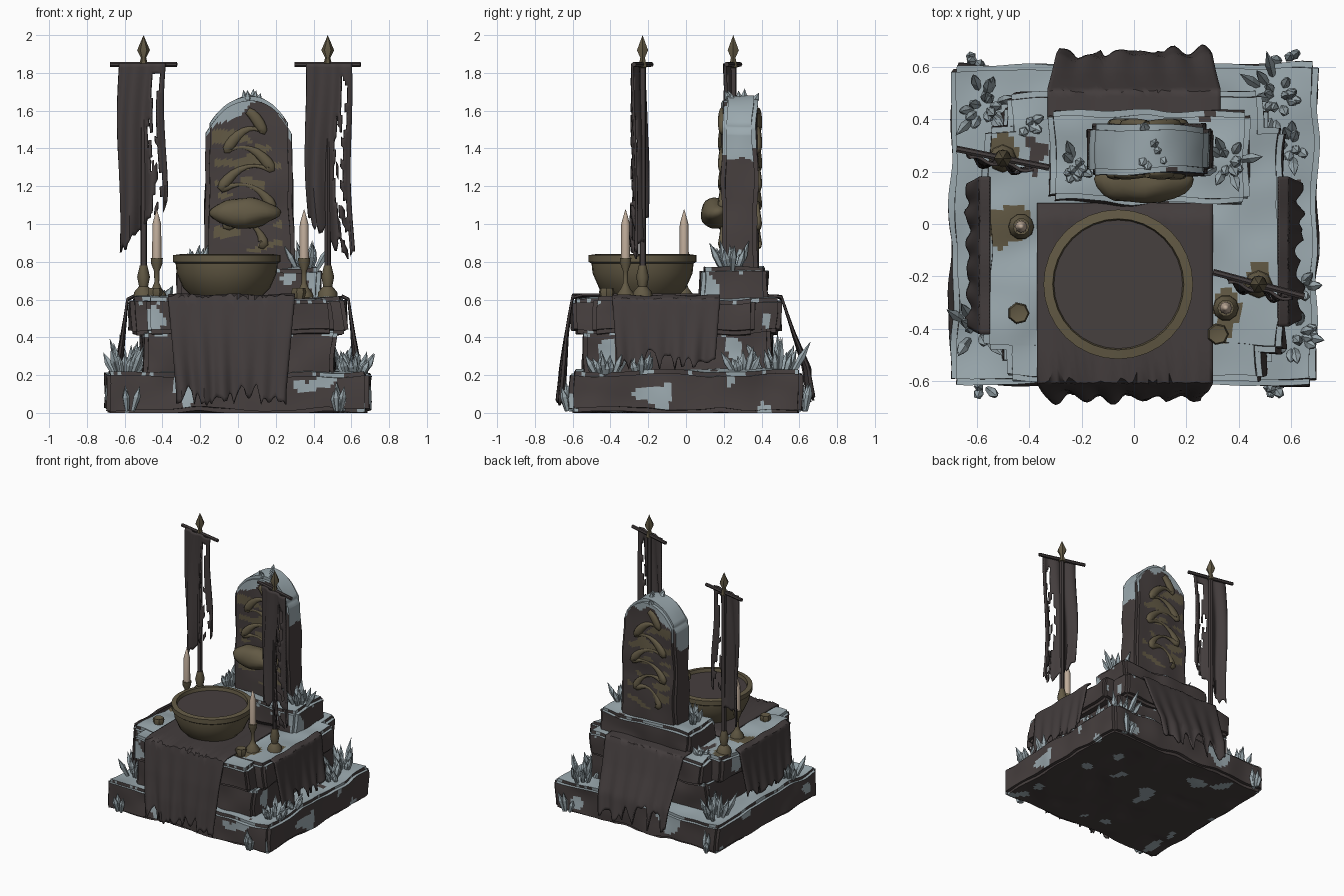
import bpy, bmesh, math, random
from mathutils import Vector, Matrix, noise

random.seed(4)
cube = bpy.data.objects.get("Cube")
if cube:
    bpy.data.objects.remove(cube)


def material(name, rgb):
    m = bpy.data.materials.new(name)
    m.use_nodes = True
    m.diffuse_color = (*rgb, 1)
    m.node_tree.nodes["Principled BSDF"].inputs["Base Color"].default_value = (*rgb, 1)
    return m


STONE = material("dark stone", (0.062, 0.050, 0.049))
SNOW = material("frost", (0.33, 0.40, 0.43))
BRONZE = material("aged bronze", (0.122, 0.100, 0.058))
CLOTH = material("worn cloth", (0.056, 0.046, 0.046))
WAX = material("candle wax", (0.52, 0.41, 0.32))


def finish(bm, name, mats, angle=40):
    mesh = bpy.data.meshes.new(name)
    bm.to_mesh(mesh)
    bm.free()
    for m in mats:
        mesh.materials.append(m)
    ob = bpy.data.objects.new(name, mesh)
    bpy.context.collection.objects.link(ob)
    bpy.ops.object.select_all(action='DESELECT')
    ob.select_set(True)
    bpy.context.view_layer.objects.active = ob
    bpy.ops.object.shade_smooth_by_angle(angle=math.radians(angle))
    return ob


# Rough stone block, finely sliced so frost can be assigned per face
STAINS = [Vector(p) for p in ((-0.5, 0), (-0.44, 0), (0.32, -0.42), (0.35, -0.32), (-0.5, 0.28), (0.47, -0.22))]


def frost_rule(top):
    def rule(c, n):
        v = noise.noise(c * 9)
        if n.z > 0.5:
            if 0.55 < c.z < 0.65 and min((c.xy - s).length for s in STAINS) < 0.06 + v * 0.04:
                return 2
            return 1 if v > -0.62 else 0
        drip = c.z > top - 0.025 + 0.07 * v and v > 0.05
        return 1 if drip or noise.noise(c * 6 + Vector((3, 1, 8))) > 0.42 else 0
    return rule


def block(name, lo, hi, rule, step=0.02, shape=None, rough=0.022):
    lo, hi = Vector(lo), Vector(hi)
    bm = bmesh.new()
    bmesh.ops.create_cube(bm, size=1)
    for v in bm.verts:
        v.co = Vector([(a + b) / 2 + c * (b - a) for a, b, c in zip(lo, hi, v.co)])
    bmesh.ops.bevel(bm, geom=bm.edges[:], offset=0.022, segments=2, affect='EDGES')
    for axis in range(3):
        normal = Vector([float(i == axis) for i in range(3)])
        count = int((hi[axis] - lo[axis]) / step)
        for i in range(1, count):
            p = lo + normal * (hi[axis] - lo[axis]) * i / count
            bmesh.ops.bisect_plane(bm, geom=bm.verts[:] + bm.edges[:] + bm.faces[:], plane_co=p, plane_no=normal)
    for v in bm.verts:
        if shape:
            v.co = shape(v.co)
        v.co += noise.noise_vector(v.co * 5) * rough
        v.co.z = max(v.co.z, 0)
    bm.normal_update()
    for f in bm.faces:
        f.material_index = rule(f.calc_center_median(), f.normal)
    return finish(bm, name, (STONE, SNOW, BRONZE))


block("base_step", (-0.7, -0.61, 0), (0.7, 0.61, 0.22), frost_rule(0.22))
block("recessed_core", (-0.51, -0.54, 0.18), (0.51, 0.45, 0.45), frost_rule(0.42))
block("altar_slab_long", (-0.49, -0.6, 0.42), (0.49, 0.5, 0.605), frost_rule(0.6))
block("altar_slab_wide", (-0.57, -0.48, 0.42), (0.57, 0.36, 0.61), frost_rule(0.6))
block("tablet_plinth", (-0.32, 0.08, 0.58), (0.44, 0.43, 0.765), frost_rule(0.76))


# Arched tablet with a frosted crown
def arch(x):
    return 1.68 - 0.18 * ((x - 0.06) / 0.24) ** 2


def tablet_shape(co):
    co = co.copy()
    t = (co.z - 0.74) / 0.94
    co.z = 0.74 + t * (arch(co.x) - 0.74)
    co.x = 0.06 + (co.x - 0.06) * (1.0 - 0.05 * t)
    return co


def tablet_rule(c, n):
    v = noise.noise(c * 8)
    if c.z > arch(c.x) - 0.06 + 0.08 * v - (0.1 if abs(n.x) > 0.6 else 0):
        return 1
    carved = abs(n.y) > 0.5 and abs(c.x - 0.05) < 0.18 and 0.85 < c.z < 1.5
    return 2 if carved and noise.noise(Vector((c.x * 6, 2, c.z * 14))) > 0.18 else 0


block("tablet", (-0.18, 0.19, 0.74), (0.3, 0.38, 1.68), tablet_rule, 0.016, tablet_shape, 0.014)


# Coiled relief on both tablet faces
def relief(name, y, flip):
    cu = bpy.data.curves.new(name, 'CURVE')
    cu.dimensions = '3D'
    cu.bevel_depth = 0.026
    cu.bevel_resolution = 2
    cu.materials.append(BRONZE)
    sp = cu.splines.new('POLY')
    count = 70
    sp.points.add(count - 1)
    for i, p in enumerate(sp.points):
        t = i / (count - 1)
        width = 0.07 + 0.06 * math.sin(t * 3)
        p.co = (flip * width * math.sin(t * 21), 0, 1.57 - 0.66 * t + 0.03 * math.cos(t * 42), 1)
        p.radius = 0.75 + 0.4 * math.sin(t * 40)
    ob = bpy.data.objects.new(name, cu)
    ob.location = (0.05, y, 0)
    ob.scale = (1, 0.7, 1)
    bpy.context.collection.objects.link(ob)


relief("front_relief", 0.19, 1)
relief("back_relief", 0.382, -1)
bm = bmesh.new()
bmesh.ops.create_uvsphere(bm, u_segments=20, v_segments=12, radius=1,
                          matrix=Matrix.Translation((0.04, 0.17, 1.06)) @ Matrix.Diagonal((0.19, 0.09, 0.075, 1)))
for v in bm.verts:
    v.co += noise.noise_vector(v.co * 9) * 0.02
finish(bm, "relief_head", [BRONZE])


# Turned parts
def lathe(name, profile, xy, mat, segs=10):
    bm = bmesh.new()
    vs = [bm.verts.new((r, 0, z)) for r, z in profile]
    es = [bm.edges.new(p) for p in zip(vs, vs[1:])]
    bmesh.ops.spin(bm, geom=vs + es, cent=(0, 0, 0), axis=(0, 0, 1), angle=math.tau, steps=segs)
    bmesh.ops.remove_doubles(bm, verts=bm.verts[:], dist=0.0005)
    bmesh.ops.recalc_face_normals(bm, faces=bm.faces[:])
    bmesh.ops.translate(bm, verts=bm.verts[:], vec=(*xy, 0))
    return finish(bm, name, [mat], 45)


BOWL = (-0.06, -0.23)
lathe("bowl", [(0, 0.61), (0.18, 0.61), (0.23, 0.66), (0.265, 0.74), (0.27, 0.79), (0.285, 0.8), (0.285, 0.835),
               (0.25, 0.84), (0.24, 0.79), (0, 0.78)], BOWL, BRONZE, 32)
lathe("bowl_liquid", [(0, 0.815), (0.252, 0.815), (0.24, 0.79)], BOWL, STONE, 32)

for i, xy in enumerate(((-0.43, -0.01), (0.35, -0.32))):
    lathe(f"candlestick_{i}", [(0, 0.6), (0.05, 0.6), (0.048, 0.63), (0.025, 0.66), (0.013, 0.69), (0.014, 0.75),
                               (0.03, 0.79), (0.032, 0.82), (0, 0.82)], xy, BRONZE)
    lathe(f"candle_{i}", [(0, 0.8), (0.025, 0.81), (0.023, 1.0), (0.012, 1.04), (0, 1.08)], xy, WAX, 8)
for i, xy in enumerate(((-0.44, -0.34), (0.32, -0.42))):
    lathe(f"empty_holder_{i}", [(0, 0.6), (0.03, 0.6), (0.042, 0.64), (0.036, 0.66), (0, 0.65)], xy, BRONZE, 7)


# Cloth sheets
def sheet(name, place, nu, nv, keep=lambda u, v: True):
    bm = bmesh.new()
    grid = [[bm.verts.new(place(i / nu, j / nv)) for j in range(nv + 1)] for i in range(nu + 1)]
    for i in range(nu):
        for j in range(nv):
            if keep((i + 0.5) / nu, (j + 0.5) / nv):
                bm.faces.new((grid[i][j], grid[i + 1][j], grid[i + 1][j + 1], grid[i][j + 1]))
    bmesh.ops.delete(bm, geom=[v for v in bm.verts if not v.link_faces], context='VERTS')
    ob = finish(bm, name, [CLOTH])
    mod = ob.modifiers.new("thickness", 'SOLIDIFY')
    mod.thickness = 0.012
    mod.offset = 0


# Altar drapes: a path of (outward, height), swept sideways, turned to face each side
def drape(name, path, side_a, side_b, turn, rag):
    turn_matrix = Matrix.Rotation(math.radians(turn), 3, 'Z')

    def place(u, v):
        v *= 1 - rag * abs(noise.noise(Vector((u * 11, turn, 0.5)))) * 1.4
        s = v * (len(path) - 1)
        k = min(int(s), len(path) - 2)
        d, z = Vector(path[k]).lerp(Vector(path[k + 1]), s - k)
        hang = min(max(0, 0.6 - z) * 2, 1)
        mid = (side_a + side_b) / 2
        t = mid + (side_a + (side_b - side_a) * u - mid) * (1 - 0.14 * hang)
        d += hang * 0.022 * noise.noise(Vector((u * 8, turn, z * 2))) + hang * 0.012 * math.sin(u * 34)
        return turn_matrix @ Vector((t, -d, z + 0.004 * math.sin(u * 15)))
    sheet(name, place, 44, 30)


drape("front_drape", [(-0.08, 0.622), (0.6, 0.622), (0.635, 0.4), (0.655, 0.22), (0.665, 0.04)], -0.37, 0.3, 0, 0.16)
drape("back_drape", [(0.4, 0.62), (0.505, 0.615), (0.57, 0.42), (0.64, 0.24), (0.665, 0.06)], -0.33, 0.33, 180, 0.22)
drape("left_drape", [(0.55, 0.618), (0.585, 0.6), (0.61, 0.4), (0.635, 0.22)], -0.39, 0.18, 90, 0.2)
drape("right_drape", [(0.55, 0.618), (0.585, 0.6), (0.61, 0.4), (0.635, 0.22)], -0.18, 0.42, 270, 0.2)


# Tattered banners on poles
def banner(side, xy, tilt, low_a, low_b, seed):
    x, y = xy
    lathe(f"{side}_banner_foot", [(0, 0.6), (0.055, 0.6), (0.05, 0.64), (0.024, 0.67), (0.034, 0.72), (0.02, 0.78),
                                  (0, 0.78)], xy, BRONZE, 8)
    lathe(f"{side}_banner_pole", [(0, 0.7), (0.017, 0.7), (0.017, 1.84), (0, 1.84)], xy, CLOTH, 8)
    lathe(f"{side}_banner_finial", [(0, 1.82), (0.026, 1.83), (0.014, 1.88), (0.034, 1.92), (0, 2.0)], xy, BRONZE, 6)
    turn = Matrix.Rotation(tilt, 4, 'Z')
    bm = bmesh.new()
    bmesh.ops.create_cone(bm, cap_ends=True, segments=7, radius1=0.013, radius2=0.013, depth=0.36,
                          matrix=Matrix.Translation((x, y, 1.845)) @ turn @ Matrix.Rotation(math.pi / 2, 4, 'Y'))
    finish(bm, f"{side}_banner_crossbar", [CLOTH])

    def place(u, v):
        bottom = low_a + (low_b - low_a) * u + 0.07 * noise.noise(Vector((u * 12, seed, 0)))
        p = Vector(((u - 0.5) * 0.25, -0.022 + 0.02 * math.sin(u * 13 + v * 2) * (0.4 + v), 0))
        p.x += 0.012 * math.sin(v * 5 + seed) + (0.02 if x > 0 else -0.01) * v
        p = turn @ p
        return Vector((x + p.x, y + p.y, 1.85 + (bottom - 1.85) * v))

    def keep(u, v):
        torn = abs(u - 0.78 - 0.04 * math.sin(v * 9)) < 0.1
        return not (torn and v > 0.06 and noise.noise(Vector((u * 9, seed, v * 9))) > -0.12)
    sheet(f"{side}_banner_cloth", place, 22, 44, keep)


banner("right", (-0.5, 0.25), -0.2, 0.86, 1.1, 3.3)
banner("left", (0.475, -0.23), -0.26, 1.02, 0.82, 7.7)


# Ice shard clusters: x, y, z, spread, height, count
def shards(name, spot, spread, height, count, lean=0.6):
    bm = bmesh.new()
    for _ in range(count):
        a, r = random.uniform(0, math.tau), random.uniform(0.2, 1)
        off = Vector((math.cos(a), math.sin(a), 0)) * r
        aim = Vector((off.x * lean, off.y * lean, 1)).to_track_quat('Z', 'Y').to_matrix().to_4x4()
        h = height * random.uniform(0.55, 1.1)
        base = Vector(spot) + off * spread
        for r1, r2, z0, z1 in ((0.011, 0.02, -0.02, h * 0.5), (0.02, 0, h * 0.5, h)):
            bmesh.ops.create_cone(bm, cap_ends=True, segments=5, radius1=r1, radius2=r2, depth=z1 - z0,
                                  matrix=Matrix.Translation(base) @ aim @ Matrix.Translation((0, 0, (z0 + z1) / 2)))
    finish(bm, name, [SNOW], 20)


for i, (spot, spread, height, count) in enumerate((
        ((-0.57, 0.45, 0.21), 0.09, 0.2, 20), ((0.55, 0.48, 0.21), 0.09, 0.2, 18),
        ((-0.6, -0.4, 0.21), 0.07, 0.16, 14), ((0.6, -0.42, 0.21), 0.07, 0.13, 14),
        ((0.62, -0.24, 0.21), 0.05, 0.12, 9), ((0.6, 0.3, 0.21), 0.05, 0.15, 9),
        ((-0.22, 0.22, 0.76), 0.05, 0.13, 10), ((0.36, 0.24, 0.76), 0.06, 0.15, 14),
        ((-0.41, 0.38, 0.6), 0.03, 0.08, 6), ((0.06, 0.29, 1.63), 0.07, 0.08, 9))):
    shards(f"ice_cluster_{i}", spot, spread, height, count)
for i, (x, y) in enumerate(((-0.6, 0.62), (0.58, 0.62), (-0.58, -0.61), (0.53, -0.61))):
    shards(f"ice_corner_{i}", (x, y, 0.03), 0.04, 0.13, 7, 0.4)
